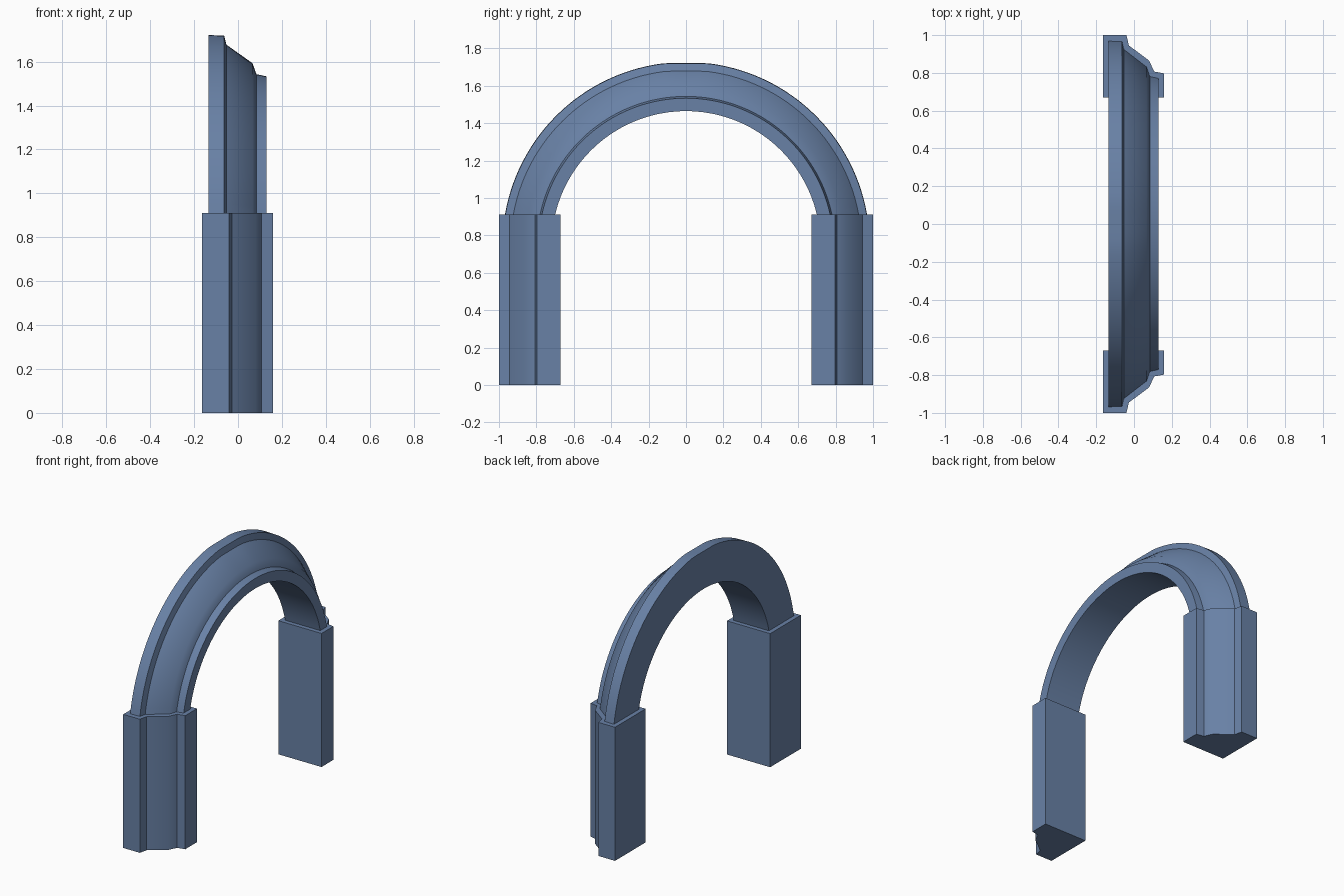
import bpy, bmesh, math

cube = bpy.data.objects.get("Cube")
if cube:
    bpy.data.objects.remove(cube)

blue = bpy.data.materials.new("slate blue")
blue.use_nodes = True
colour = (0.14, 0.22, 0.38, 1)
blue.diffuse_color = colour
blue.node_tree.nodes["Principled BSDF"].inputs["Base Color"].default_value = colour

SPRING = 0.91      # height of the pillar tops
CENTRE = 0.745     # height of the arch centre
STEPS = 64


def sweep(name, rings):
    """Skin matching closed rings and cap both ends."""
    bm = bmesh.new()
    loops = [[bm.verts.new(p) for p in ring] for ring in rings]
    n = len(loops[0])
    for a, b in zip(loops, loops[1:]):
        for i in range(n):
            j = (i + 1) % n
            bm.faces.new((a[i], a[j], b[j], b[i]))
    bm.faces.new(loops[0])
    bm.faces.new(loops[-1])
    bmesh.ops.recalc_face_normals(bm, faces=bm.faces)
    mesh = bpy.data.meshes.new(name)
    bm.to_mesh(mesh)
    bm.free()
    mesh.materials.append(blue)
    obj = bpy.data.objects.new(name, mesh)
    bpy.context.collection.objects.link(obj)
    bpy.ops.object.select_all(action='DESELECT')
    obj.select_set(True)
    bpy.context.view_layer.objects.active = obj
    bpy.ops.object.shade_smooth_by_angle(angle=math.radians(35))
    return obj


# Pillars: moulded outline (x, y) extruded upwards
outline = [(-0.165, 0.67), (-0.165, 1.0), (-0.04, 1.0), (-0.027, 0.945),
           (0.08, 0.865), (0.107, 0.807), (0.16, 0.797), (0.16, 0.67)]
for name, side in (("front_pillar", -1), ("back_pillar", 1)):
    sweep(name, [[(x, side * y, z) for x, y in outline] for z in (0, SPRING)])

# Arch: moulding (x, radius) swept over the top, outer bands flattened at the crown
moulding = [(-0.135, 0.719), (-0.135, 0.982), (-0.063, 0.98), (-0.053, 0.938),
            (0.066, 0.848), (0.084, 0.798), (0.13, 0.788), (0.13, 0.719)]


def arch_point(x, r, t):
    start = math.asin((SPRING - CENTRE) / r)
    angle = start + t * (math.pi - 2 * start)
    height = r * math.sin(angle)
    if r > 0.9:
        height = min(height, r * math.cos(0.11))
    return (x, r * math.cos(angle), CENTRE + height)


sweep("arch", [[arch_point(x, r, s / STEPS) for x, r in moulding]
               for s in range(STEPS + 1)])
